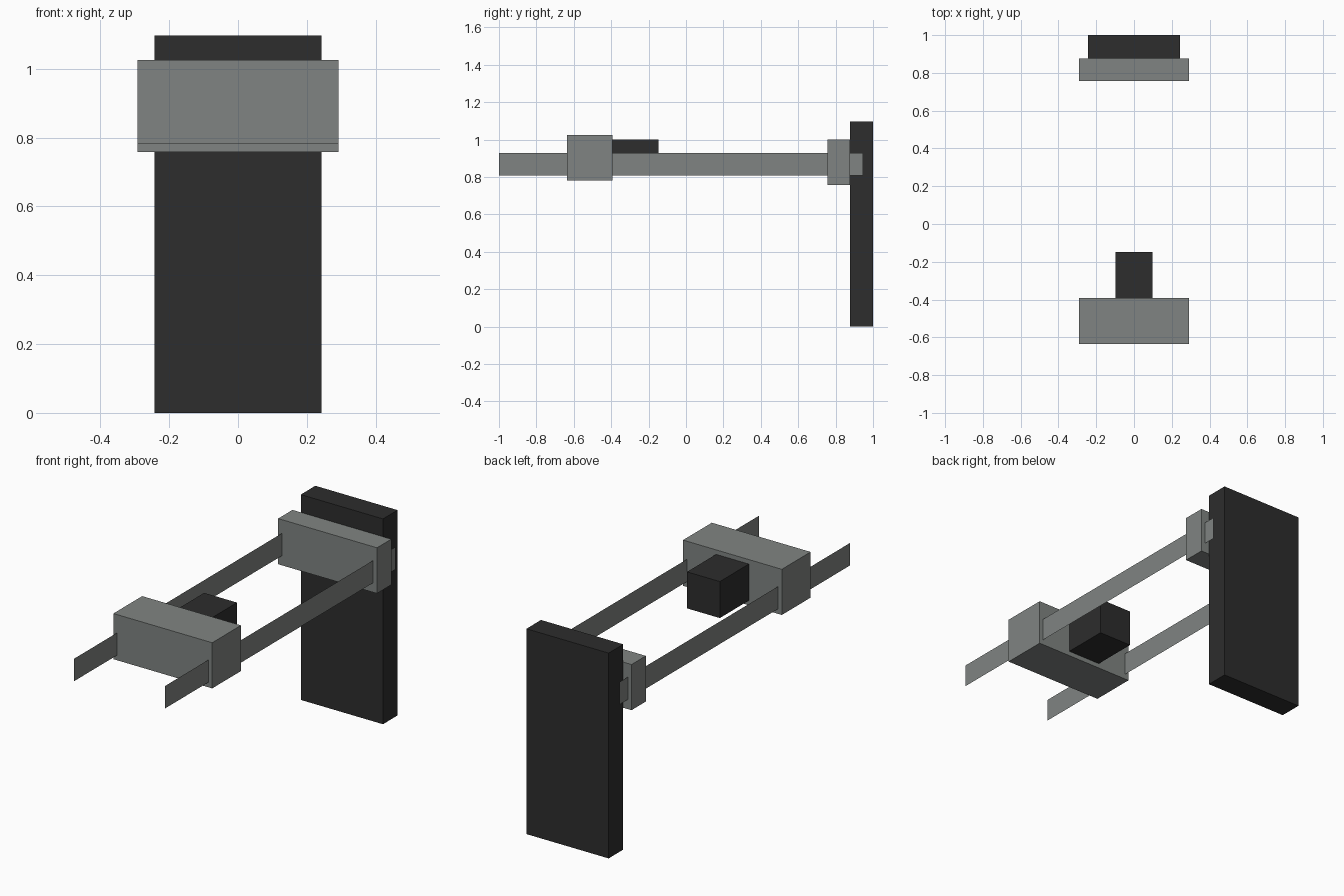
import bpy

if "Cube" in bpy.data.objects:
    bpy.data.objects.remove(bpy.data.objects["Cube"])


def material(name, color):
    mat = bpy.data.materials.new(name)
    mat.diffuse_color = (*color, 1.0)
    mat.use_nodes = True
    mat.node_tree.nodes["Principled BSDF"].inputs["Base Color"].default_value = mat.diffuse_color
    return mat


GREY = material("grey metal", (0.216, 0.231, 0.223))
DARK = material("dark charcoal", (0.026, 0.026, 0.026))


def add_object(name, verts, faces, mat):
    mesh = bpy.data.meshes.new(name)
    mesh.from_pydata(verts, [], faces)
    mesh.materials.append(mat)
    obj = bpy.data.objects.new(name, mesh)
    bpy.context.collection.objects.link(obj)
    return obj


def box(name, half_width, y0, y1, z0, z1, mat):
    """Box centred on x = 0."""
    verts = [(x, y, z) for x in (-half_width, half_width)
             for y in (y0, y1) for z in (z0, z1)]
    faces = [(0, 1, 3, 2), (4, 6, 7, 5), (0, 4, 5, 1),
             (2, 3, 7, 6), (0, 2, 6, 4), (1, 5, 7, 3)]
    return add_object(name, verts, faces, mat)


# Upright panel at the back and the block mounted on it
box("back_panel", 0.243, 0.877, 1.0, 0.0, 1.097, DARK)
box("rear_block", 0.292, 0.756, 0.877, 0.758, 1.002, GREY)

# Front block with the small cube behind it
box("front_block", 0.292, -0.635, -0.392, 0.782, 1.026, GREY)
box("small_cube", 0.097, -0.392, -0.147, 0.807, 1.002, DARK)

# Paper-thin side rails running through both blocks
for side, x in (("left", -0.27), ("right", 0.27)):
    verts = [(x, -1.0, 0.809), (x, 0.945, 0.809),
             (x, 0.945, 0.929), (x, -1.0, 0.929)]
    face = (0, 1, 2, 3) if x > 0 else (3, 2, 1, 0)
    add_object(side + "_rail", verts, [face], GREY)
